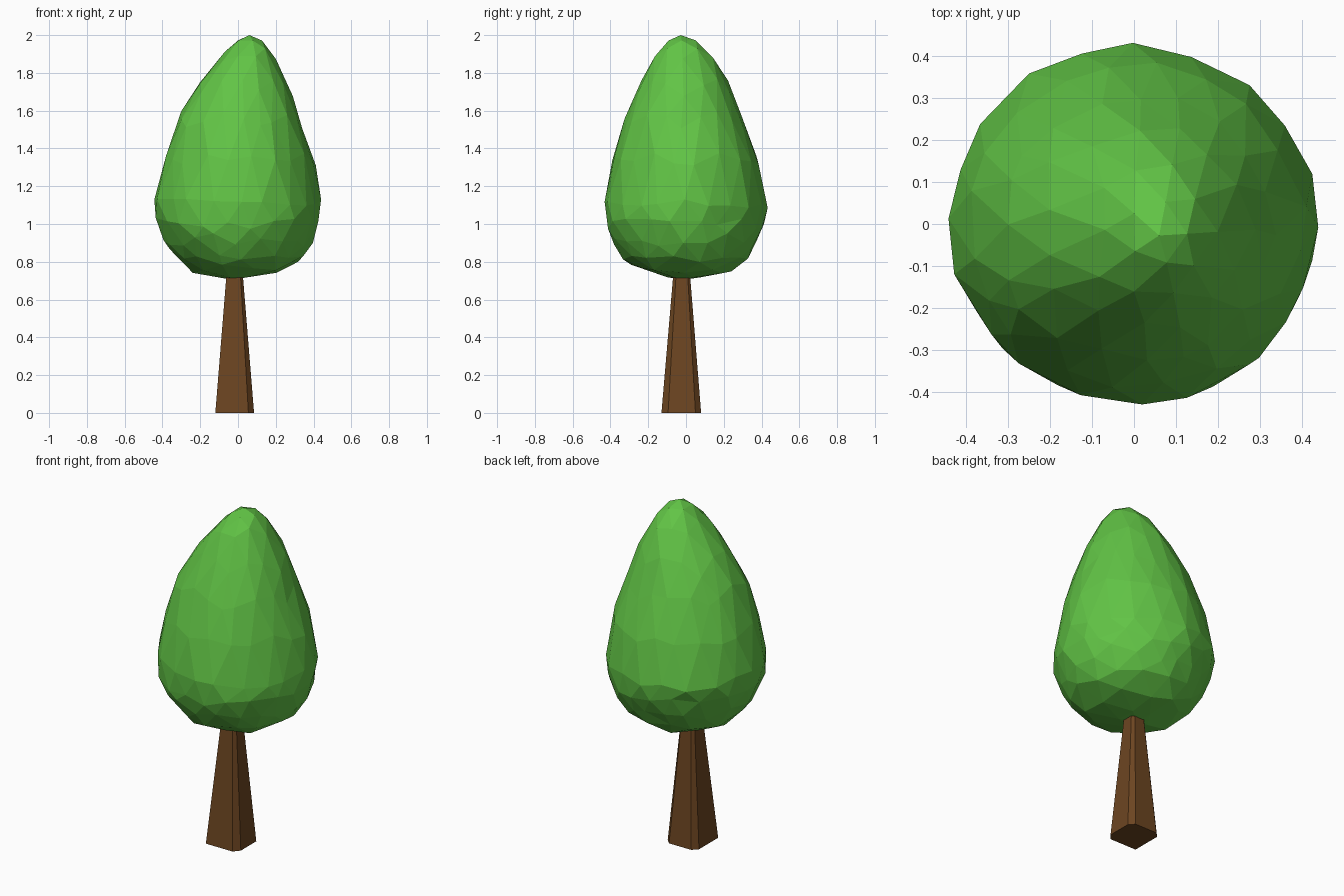
import bpy, bmesh, math, random

if "Cube" in bpy.data.objects:
    bpy.data.objects.remove(bpy.data.objects["Cube"])

random.seed(4)


def material(name, color):
    m = bpy.data.materials.new(name)
    m.diffuse_color = (*color, 1)
    m.use_nodes = True
    m.node_tree.nodes["Principled BSDF"].inputs["Base Color"].default_value = m.diffuse_color
    return m


def finish(bm, name, mat):
    bmesh.ops.recalc_face_normals(bm, faces=bm.faces)
    me = bpy.data.meshes.new(name)
    bm.to_mesh(me)
    bm.free()
    me.materials.append(mat)
    ob = bpy.data.objects.new(name, me)
    bpy.context.collection.objects.link(ob)
    return ob


# Trunk: tapered square post, three corners chamfered
base = [(-.12, -.13), (.055, -.13), (.085, -.095), (.085, .05),
        (.055, .08), (-.09, .08), (-.12, .05)]
bm = bmesh.new()
bottom = [bm.verts.new((x, y, 0)) for x, y in base]
top = [bm.verts.new((-.018 + (x + .018) * .4, -.023 + (y + .025) * .4, .76)) for x, y in base]
n = len(base)
for i in range(n):
    j = (i + 1) % n
    bm.faces.new((bottom[i], bottom[j], top[j], top[i]))
bm.faces.new(bottom[::-1])
bm.faces.new(top)
finish(bm, "trunk", material("bark", (.15, .06, .015)))

# Crown profile: height, left x, right x, front y, back y
profile = [
    (.705, -.15, .09, -.15, .13),
    (.73, -.23, .21, -.24, .22),
    (.80, -.31, .33, -.32, .32),
    (.92, -.40, .405, -.40, .385),
    (1.02, -.43, .43, -.432, .42),
    (1.11, -.445, .44, -.43, .432),
    (1.21, -.428, .44, -.41, .425),
    (1.44, -.36, .37, -.375, .345),
    (1.63, -.295, .305, -.30, .275),
    (1.76, -.20, .26, -.24, .22),
    (1.85, -.13, .22, -.20, .17),
    (1.93, -.05, .165, -.145, .11),
    (1.975, -.01, .125, -.09, .05),
    (2.0, .05, .07, -.035, -.02)]


def section(z):
    for a, b in zip(profile, profile[1:]):
        if z <= b[0]:
            t = max(0, (z - a[0]) / (b[0] - a[0]))
            return [p + (q - p) * t for p, q in zip(a[1:], b[1:])]
    return profile[-1][1:]


# Crown: faceted ball fitted to the egg-shaped profile
bm = bmesh.new()
bmesh.ops.create_icosphere(bm, subdivisions=3, radius=1)
for v in bm.verts:
    nz = v.co.z
    ang = math.atan2(v.co.y, v.co.x) + random.uniform(-.06, .06)
    z = 1.11 + nz * (.89 if nz > 0 else .405)
    if abs(nz) < .9:
        z += random.uniform(-.025, .025)
    xl, xr, yf, yb = section(z)
    r = random.uniform(.975, 1.015)
    if nz < -.85:
        r *= min(1, math.hypot(v.co.x, v.co.y) / .5)
    if nz > .999:
        r = 0
    v.co = ((xl + xr) / 2 + (xr - xl) / 2 * math.cos(ang) * r,
            (yf + yb) / 2 + (yb - yf) / 2 * math.sin(ang) * r, z)
finish(bm, "crown", material("leaves", (.12, .55, .06)))
